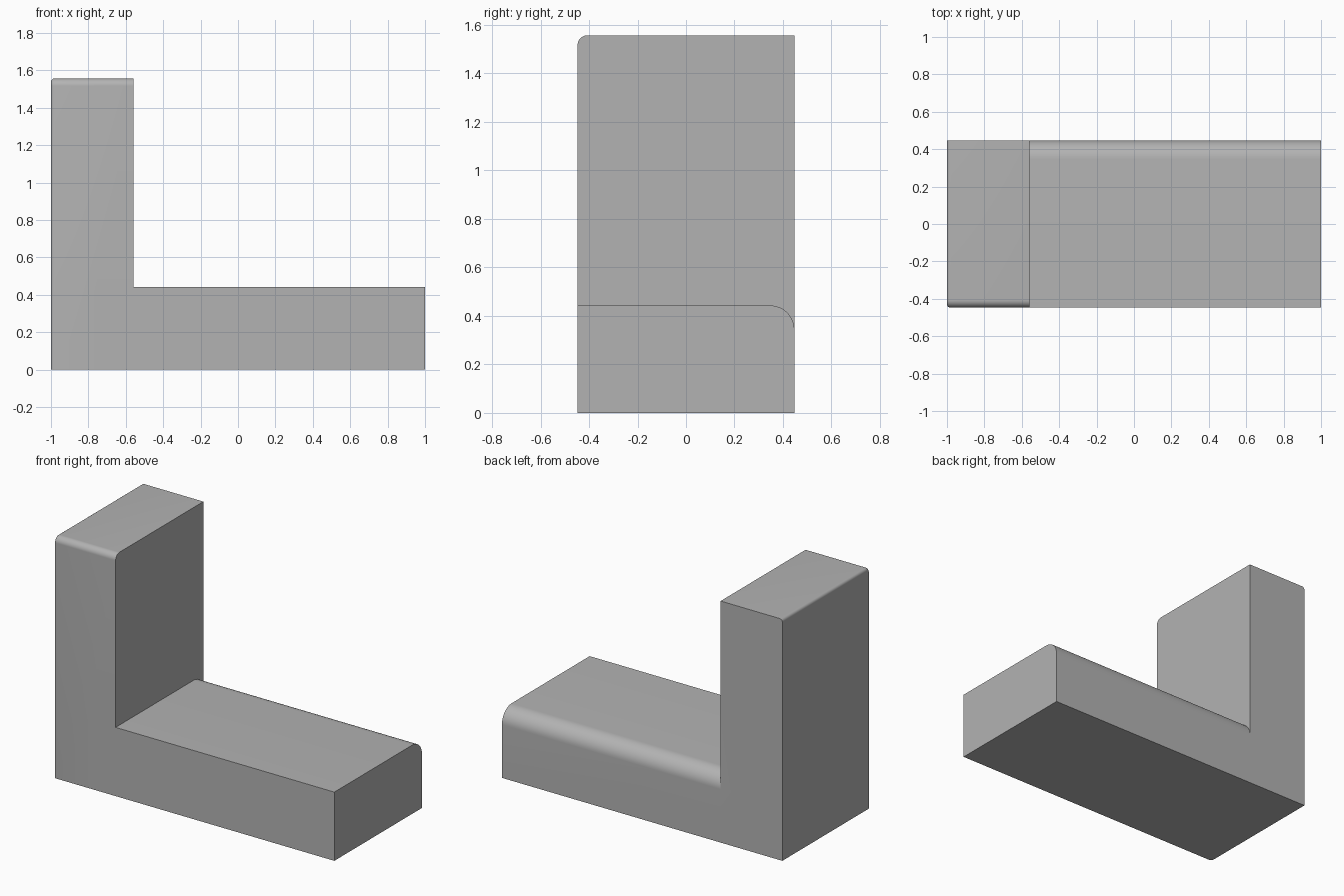
import bpy, bmesh, math

cube = bpy.data.objects.get("Cube")
if cube:
    bpy.data.objects.remove(cube, do_unlink=True)

LEFT, STEP, RIGHT = -1.0, -0.56, 1.0
HALF_DEPTH = 0.447
BASE_TOP, TOWER_TOP = 0.443, 1.557

grey = bpy.data.materials.new("grey")
grey.use_nodes = True
colour = (0.45, 0.45, 0.45, 1)
grey.diffuse_color = colour
grey.node_tree.nodes["Principled BSDF"].inputs["Base Color"].default_value = colour


def prism(bm, profile, x0, x1):
    """Extrude a (y, z) profile along x."""
    face = bm.faces.new([bm.verts.new((x0, y, z)) for y, z in profile])
    new = bmesh.ops.extrude_face_region(bm, geom=[face])["geom"]
    for v in new:
        if isinstance(v, bmesh.types.BMVert):
            v.co.x = x1
    bmesh.ops.recalc_face_normals(bm, faces=bm.faces)


def finish(bm, name):
    mesh = bpy.data.meshes.new(name)
    bm.to_mesh(mesh)
    bm.free()
    mesh.materials.append(grey)
    obj = bpy.data.objects.new(name, mesh)
    bpy.context.collection.objects.link(obj)
    return obj


def arc(y, z, radius, start, steps=12):
    """Quarter circle of (y, z) points, counter-clockwise."""
    angles = [math.radians(start + 90 * i / steps) for i in range(steps + 1)]
    return [(y + radius * math.cos(a), z + radius * math.sin(a)) for a in angles]


# Tower with a rounded front top edge
D = HALF_DEPTH
r = 0.04
bm = bmesh.new()
prism(bm, [(-D, 0), (D, 0), (D, TOWER_TOP)] + arc(-D + r, TOWER_TOP - r, r, 90), LEFT, STEP)
# Fine rounding where the outer side meets the front and the top
rim = [e for e in bm.edges
       if all(abs(v.co.x - LEFT) < 1e-4 for v in e.verts)
       and any(v.co.z > 0.01 for v in e.verts)
       and not all(v.co.y > D - 1e-4 for v in e.verts)]
bmesh.ops.bevel(bm, geom=rim, offset=0.018, segments=4, profile=0.5, affect='EDGES')
block = finish(bm, "l_shaped_block")

# Low base with a rounded back top edge, let into the tower
r = 0.1
bm = bmesh.new()
prism(bm, [(-D, 0), (D, 0)] + arc(D - r, BASE_TOP - r, r, 0) + [(-D, BASE_TOP)], STEP - 0.2, RIGHT)
base = finish(bm, "base_helper")
base.hide_render = True

# Merge both into one solid
union = block.modifiers.new("join_base", 'BOOLEAN')
union.operation = 'UNION'
union.solver = 'EXACT'
union.object = base
bpy.ops.object.select_all(action='DESELECT')
block.select_set(True)
bpy.context.view_layer.objects.active = block
bpy.ops.object.modifier_apply(modifier=union.name)
bpy.data.objects.remove(base, do_unlink=True)
bpy.ops.object.shade_smooth_by_angle(angle=math.radians(30))
